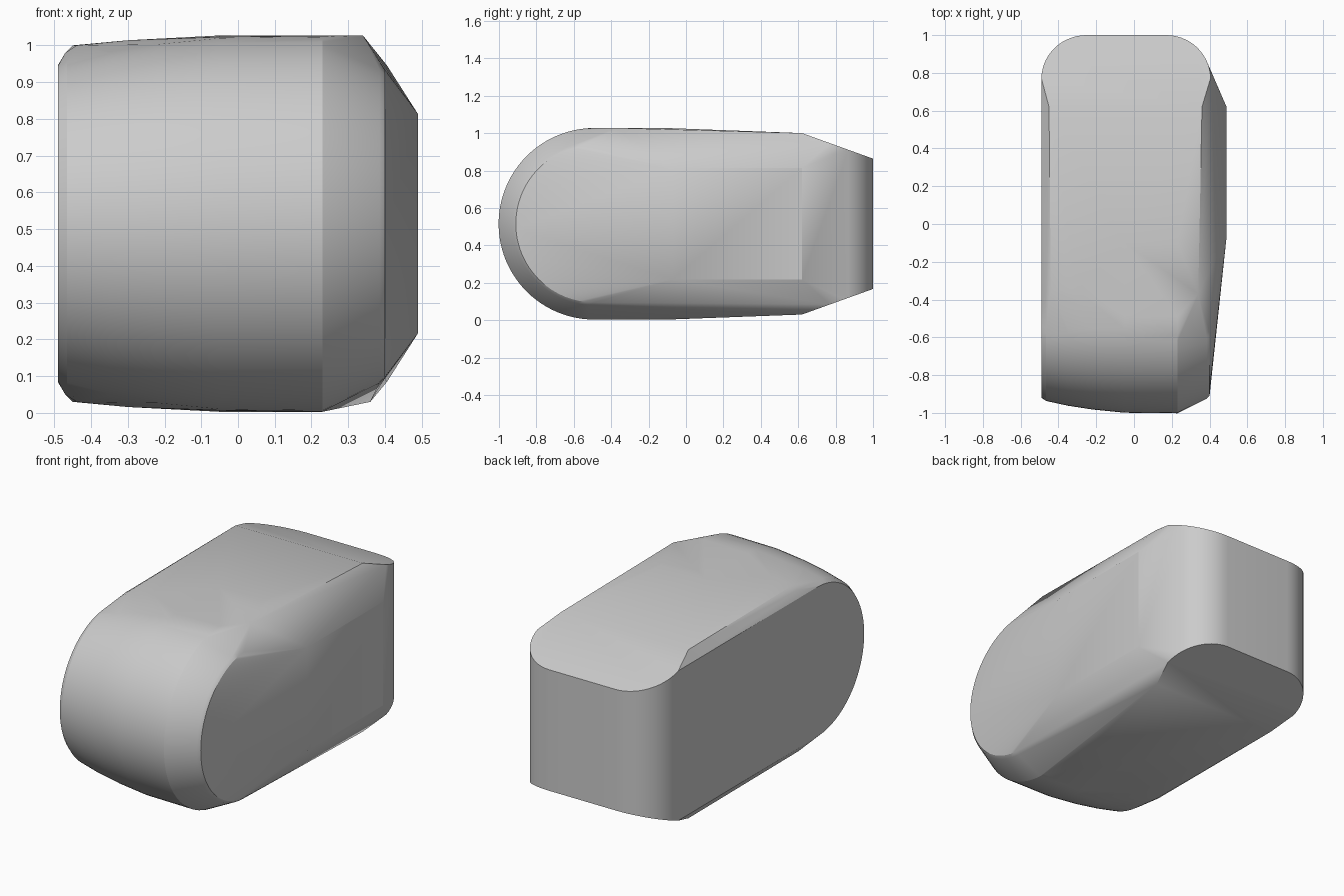
import bpy
import bmesh
from math import sin, cos, pi

# Remove the default cube only
cube = bpy.data.objects.get("Cube")
if cube:
    bpy.data.objects.remove(cube, do_unlink=True)

MID_Z = 0.515      # height of the symmetry plane
NOSE_Y = -0.49     # centre of the rounded nose
SHOULDER_Y = 0.62  # where the back taper begins
points = []


def pair(x, y, half):
    """One point above and one below the middle plane."""
    points.extend([(x, y, MID_Z + half), (x, y, MID_Z - half)])


def taper(y):
    """Half height of the wedge-shaped back."""
    return 0.485 - (y - SHOULDER_Y) * 0.36


# Rounded nose: half circles that shrink towards both sides
STEPS = 48
for x, radius in ((-0.49, 0.43), (-0.465, 0.447), (-0.35, 0.472), (-0.22, 0.492),
                  (-0.05, 0.509), (0.23, 0.512), (0.385, 0.435), (0.40, 0.42)):
    for i in range(STEPS + 1):
        a = pi * (i / STEPS - 0.5)
        points.append((x, NOSE_Y - radius * cos(a), MID_Z + radius * sin(a)))

# Top and bottom panels, with a small round towards the right edge
for x, half in ((-0.47, 0.465), (-0.44, 0.485), (-0.3, 0.499)):
    pair(x, -0.35, half)
for x in (-0.05, 0.23):
    pair(x, -0.1, 0.512)
points.append((0.34, -0.37, MID_Z + 0.512))
for x in (-0.45, 0.36):
    pair(x, SHOULDER_Y, taper(SHOULDER_Y))

# Left side panel with wide chamfers
for y in (-0.07, SHOULDER_Y):
    pair(0.49, y, 0.298)

# Wedge-shaped back with rounded upright corners
for cx, cy, rx, ry in ((0.17, 0.77, 0.235, 0.23), (-0.25, 0.77, -0.24, 0.23)):
    for i in range(15):
        a = pi / 2 * i / 14
        y = cy + ry * sin(a)
        pair(cx + rx * cos(a), y, taper(y))

# Wrap all guide points in one closed skin
bm = bmesh.new()
for p in points:
    bm.verts.new(p)
result = bmesh.ops.convex_hull(bm, input=bm.verts[:])
loose = [v for v in bm.verts if not v.link_faces]
bmesh.ops.delete(bm, geom=loose, context='VERTS')
bmesh.ops.dissolve_limit(bm, angle_limit=0.01, verts=bm.verts[:], edges=bm.edges[:])
bmesh.ops.recalc_face_normals(bm, faces=bm.faces[:])

mesh = bpy.data.meshes.new("rounded_block")
bm.to_mesh(mesh)
bm.free()
block = bpy.data.objects.new("rounded_block", mesh)
bpy.context.collection.objects.link(block)

# Plain grey
grey = bpy.data.materials.new("light_grey")
grey.use_nodes = True
colour = (0.6, 0.6, 0.6, 1.0)
grey.diffuse_color = colour
grey.node_tree.nodes["Principled BSDF"].inputs["Base Color"].default_value = colour
mesh.materials.append(grey)

bpy.ops.object.select_all(action='DESELECT')
block.select_set(True)
bpy.context.view_layer.objects.active = block
bpy.ops.object.shade_smooth_by_angle(angle=pi / 9)
